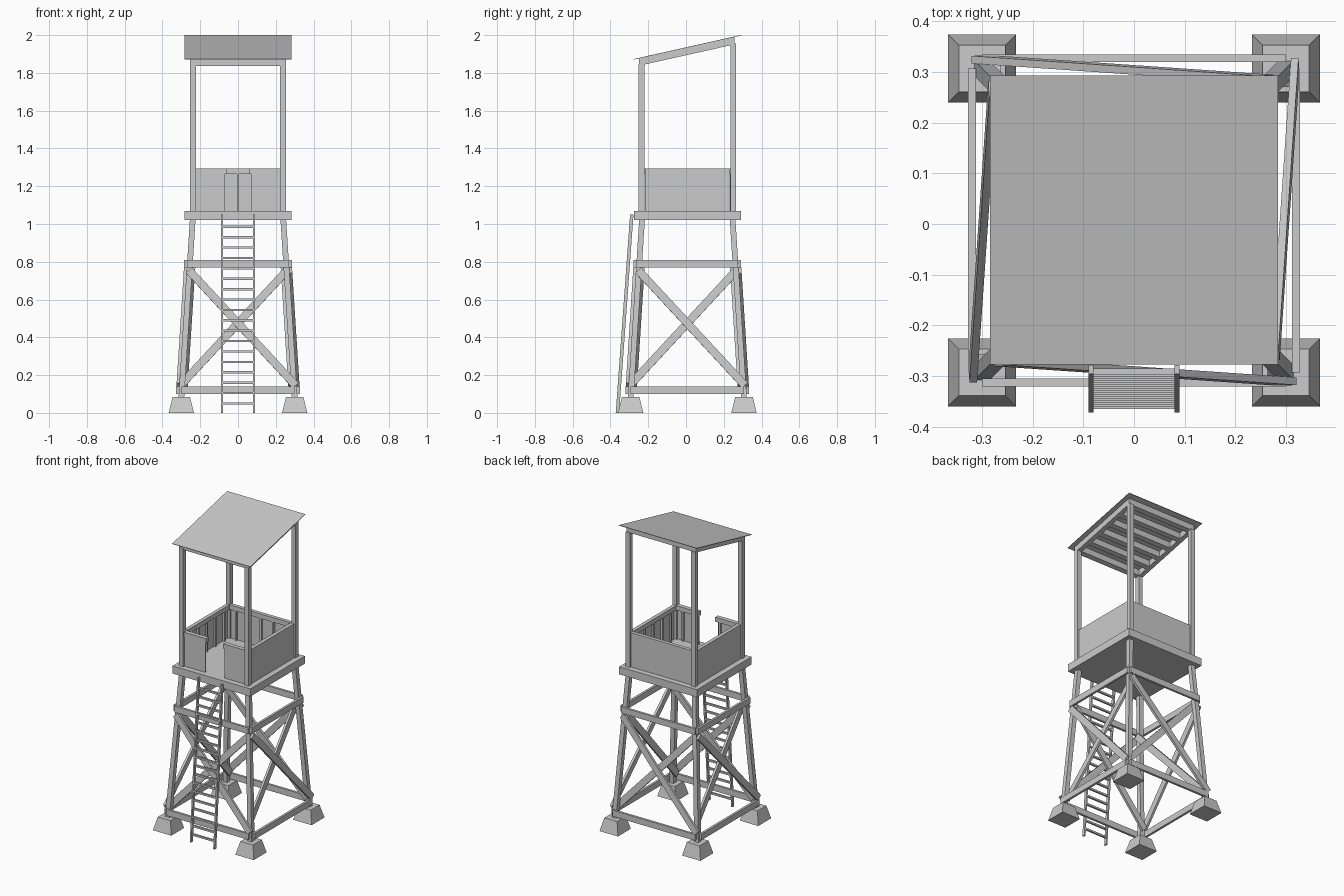
import bpy, bmesh
from mathutils import Vector, Matrix

if "Cube" in bpy.data.objects:
    bpy.data.objects.remove(bpy.data.objects["Cube"])

Y0 = 0.007  # tower centre in y


def hexa(bm, lo, hi):
    """Solid between two matching quads."""
    v = [bm.verts.new(p) for p in list(lo) + list(hi)]
    for f in ((3, 2, 1, 0), (4, 5, 6, 7), (0, 1, 5, 4), (1, 2, 6, 5), (2, 3, 7, 6), (3, 0, 4, 7)):
        bm.faces.new([v[i] for i in f])


def quad(cx, cy, h, z):
    return [(cx - h, cy - h, z), (cx + h, cy - h, z), (cx + h, cy + h, z), (cx - h, cy + h, z)]


def box(bm, x0, x1, y0, y1, z0, z1):
    r = [(x0, y0), (x1, y0), (x1, y1), (x0, y1)]
    hexa(bm, [(x, y, z0) for x, y in r], [(x, y, z1) for x, y in r])


def beam(bm, a, b, thick, width, n):
    """Bar from a to b; thick along n, width across."""
    a, b, n = Vector(a), Vector(b), Vector(n)
    t = (b - a).normalized()
    s = t.cross(n).normalized() * width / 2
    m = s.cross(t).normalized() * thick / 2
    o = [-s - m, s - m, s + m, -s + m]
    hexa(bm, [a + k for k in o], [b + k for k in o])


def finish(name, bm, turns=0):
    bmesh.ops.recalc_face_normals(bm, faces=bm.faces)
    me = bpy.data.meshes.new(name)
    bm.to_mesh(me)
    bm.free()
    ob = bpy.data.objects.new(name, me)
    ob.matrix_world = Matrix.Translation((0, Y0, 0)) @ Matrix.Rotation(turns * 1.5707963, 4, 'Z')
    bpy.context.collection.objects.link(ob)


def leg(z):
    """Leg centre offset at height z."""
    return 0.30 - 0.06 * (z - 0.08) / 0.94


def roof(y):
    return 1.935 + 0.2236 * y


# footings, tapered legs and upper posts
for sx in (-1, 1):
    for sy, side in ((-1, "front"), (1, "back")):
        tag = side + ("_left" if sx < 0 else "_right")
        bm = bmesh.new()
        hexa(bm, quad(sx * .30, sy * .30, .067, 0), quad(sx * .30, sy * .30, .046, .085))
        finish("footing_" + tag, bm)
        bm = bmesh.new()
        hexa(bm, quad(sx * .30, sy * .30, .015, .08), quad(sx * .24, sy * .24, .015, 1.02))
        finish("leg_" + tag, bm)
        bm = bmesh.new()
        box(bm, sx * .238 - .015, sx * .238 + .015, sy * .243 - .015, sy * .243 + .015,
            1.07, roof(sy * .243) - .035)
        finish("post_" + tag, bm)

# bracing on each of the four sides
for k, side in enumerate(("front", "right", "back", "left")):
    for z, x, name in ((.12, .30, "lower_beam_"), (.79, .268, "upper_beam_")):
        bm = bmesh.new()
        y = -leg(z) - .0225
        box(bm, -x, x, y - .0075, y + .0075, z - .02, z + .02)
        finish(name + side, bm, k)
    for s, off in ((1, .0225), (-1, -.0225)):
        bm = bmesh.new()
        beam(bm, (s * .305, -leg(.145) - off, .145), (-s * .26, -leg(.755) - off, .755),
             .015, .042, (0, -1, .064))
        finish(("outer_brace_" if s > 0 else "inner_brace_") + side, bm, k)

# platform
bm = bmesh.new()
box(bm, -.283, .283, -.283, .283, 1.02, 1.07)
finish("platform", bm)

# half walls: sheet outside, rail and studs inside
for k, side in enumerate(("front", "right", "back", "left")):
    spans = [(-.223, -.07), (.07, .223)] if k == 0 else [(-.223, .223)]
    studs = (-.18, -.09, .09, .18) if k == 0 else (-.18, -.09, 0, .09, .18)
    bm = bmesh.new()
    for a, b in spans:
        box(bm, a, b, -.246, -.238, 1.07, 1.265 if k == 0 else 1.295)
    finish("wall_sheet_" + side, bm, k)
    bm = bmesh.new()
    for a, b in spans:
        if k == 0:
            a, b = (a, -.062) if a < 0 else (.062, b)
        box(bm, a, b, -.25 if k == 0 else -.238, -.222, 1.265, 1.295)
    finish("wall_rail_" + side, bm, k)
    bm = bmesh.new()
    for x in studs:
        box(bm, x - .006, x + .006, -.238, -.226, 1.07, 1.265)
    finish("wall_studs_" + side, bm, k)

# sloping side rafters
for sx, side in ((-1, "left"), (1, "right")):
    bm = bmesh.new()
    ends = []
    for y in (-.256, .25):
        z = roof(y)
        x0, x1 = sx * .238 - .015, sx * .238 + .015
        ends.append([(x0, y, z - .04), (x1, y, z - .04), (x1, y, z), (x0, y, z)])
    hexa(bm, *ends)
    finish("rafter_" + side, bm)

# roof cross beams, tilted with the slope
for i in range(6):
    y0 = -.256 + i * .0952
    y1 = y0 + .03
    bm = bmesh.new()
    ends = [[(x, y0, roof(y0) - .04), (x, y1, roof(y1) - .04), (x, y1, roof(y1)), (x, y0, roof(y0))]
            for x in (-.225, .225)]
    hexa(bm, *ends)
    finish("roof_cross_beam_%d" % (i + 1), bm)

# roof sheet
bm = bmesh.new()
r = [(-.284, -.284), (.284, -.284), (.284, .286), (-.284, .286)]
hexa(bm, [(x, y, roof(y) - .001) for x, y in r], [(x, y, roof(y) + .002) for x, y in r])
finish("roof_sheet", bm)


# ladder
def lad(z):
    return -.37 + .076 * z / 1.05


for sx, side in ((-1, "left"), (1, "right")):
    bm = bmesh.new()
    x0, x1 = sx * .085 - .005, sx * .085 + .005
    hexa(bm, *[[(x0, lad(z) - .009, z), (x1, lad(z) - .009, z), (x1, lad(z) + .009, z), (x0, lad(z) + .009, z)]
               for z in (0, 1.05)])
    finish("ladder_rail_" + side, bm)
bm = bmesh.new()
for i in range(18):
    z = .05 + i * .055
    box(bm, -.081, .081, lad(z) - .006, lad(z) + .006, z - .006, z + .006)
finish("ladder_rungs", bm)
